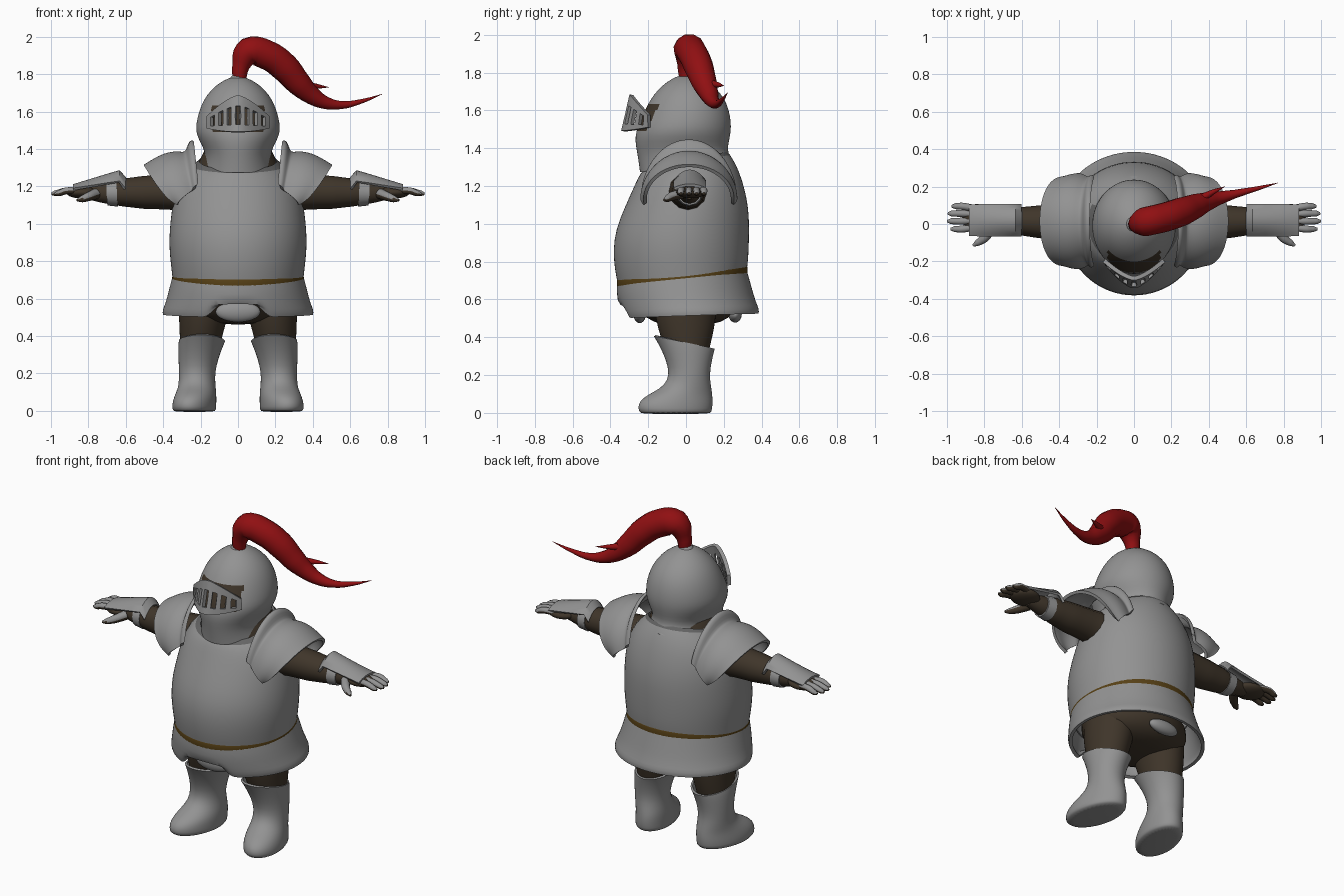
import bpy, bmesh, math
from mathutils import Vector

if "Cube" in bpy.data.objects:
    bpy.data.objects.remove(bpy.data.objects["Cube"])

def material(name, col):
    m = bpy.data.materials.new(name)
    m.diffuse_color = (*col, 1)
    m.use_nodes = True
    m.node_tree.nodes["Principled BSDF"].inputs["Base Color"].default_value = m.diffuse_color
    return m

STEEL = material("steel grey", (0.29, 0.29, 0.29))
DARK = material("dark steel", (0.13, 0.13, 0.13))
BROWN = material("dark brown mail", (0.05, 0.036, 0.023))
BELT = material("belt leather", (0.095, 0.052, 0.008))
RED = material("plume red", (0.28, 0.005, 0.006))

def finish(o, mats, mirror=False, thick=0, subsurf=0, rule=None, angle=50):
    """Apply modifiers, colour faces by rule, shade smooth."""
    bpy.ops.object.select_all(action='DESELECT')
    o.select_set(True)
    bpy.context.view_layer.objects.active = o
    if subsurf:
        o.modifiers.new("smooth", 'SUBSURF').levels = subsurf
    if thick:
        s = o.modifiers.new("thickness", 'SOLIDIFY')
        s.thickness, s.offset = thick, 0
    if mirror:
        o.modifiers.new("mirror", 'MIRROR').use_mirror_merge = False
    bpy.ops.object.convert(target='MESH')
    o = bpy.context.view_layer.objects.active
    o.data.materials.clear()
    for m in mats:
        o.data.materials.append(m)
    for p in o.data.polygons:
        p.material_index = rule(p.center, p.normal) if rule else 0
    bpy.ops.object.shade_smooth_by_angle(angle=math.radians(angle))
    return o

def from_bm(name, bm):
    bmesh.ops.recalc_face_normals(bm, faces=bm.faces)
    me = bpy.data.meshes.new(name)
    bm.to_mesh(me)
    bm.free()
    o = bpy.data.objects.new(name, me)
    bpy.context.collection.objects.link(o)
    return o

def loft(name, rings, mats, n=36, cap=(False, False), zfun=None, subsurf=1, **kw):
    """Stack of ovals: (z, centre x, half width, front y, back y, tilt, shear)."""
    bm = bmesh.new()
    loops = []
    for r in rings:
        z, cx, rx, yf, yb, tilt, shear = (tuple(r) + (0, 0))[:7]
        row = []
        for i in range(n):
            a = 2 * math.pi * i / n
            y = (yf + yb) / 2 + (yb - yf) / 2 * math.sin(a)
            x = cx + rx * math.cos(a) - shear * y
            zz = z + tilt * y
            row.append(bm.verts.new((x, y, zfun(x, y, zz) if zfun else zz)))
        loops.append(row)
    for a, b in zip(loops, loops[1:]):
        for i in range(n):
            bm.faces.new((a[i], a[(i + 1) % n], b[(i + 1) % n], b[i]))
    if cap[0]:
        bm.faces.new(loops[0])
    if cap[1]:
        bm.faces.new(loops[-1])
    return finish(from_bm(name, bm), mats, subsurf=subsurf, **kw)

def sheet(name, us, vs, f, mats, skip=None, **kw):
    """Curved plate from a function of two parameters."""
    bm = bmesh.new()
    g = [[bm.verts.new(f(u, v)) for v in vs] for u in us]
    for i in range(len(us) - 1):
        for j in range(len(vs) - 1):
            if not (skip and skip(i, j)):
                bm.faces.new((g[i][j], g[i + 1][j], g[i + 1][j + 1], g[i][j + 1]))
    return finish(from_bm(name, bm), mats, **kw)

def tube(name, pts, mats, res=4, **kw):
    """Round tube through (x, y, z, radius) points."""
    cu = bpy.data.curves.new(name, 'CURVE')
    cu.dimensions, cu.bevel_depth, cu.bevel_resolution = '3D', 1, res
    cu.use_fill_caps, cu.resolution_u = True, 5
    sp = cu.splines.new('BEZIER')
    sp.bezier_points.add(len(pts) - 1)
    for b, p in zip(sp.bezier_points, pts):
        b.co, b.radius = p[:3], p[3]
        b.handle_left_type = b.handle_right_type = 'AUTO'
    o = bpy.data.objects.new(name, cu)
    bpy.context.collection.objects.link(o)
    return finish(o, mats, **kw)

def ball(name, loc, size, mats, **kw):
    bm = bmesh.new()
    bmesh.ops.create_uvsphere(bm, u_segments=24, v_segments=14, radius=1)
    for v in bm.verts:
        v.co = Vector((v.co[k] * size[k] + loc[k] for k in range(3)))
    return finish(from_bm(name, bm), mats, **kw)

def lerp(a, b, t):
    return a + (b - a) * t

# Breastplate with darker neck edge
loft("breastplate", [(.72, 0, .345, -.355, .315, .1), (.78, 0, .352, -.37, .322, .07),
     (.87, 0, .362, -.38, .326, .02), (.97, 0, .36, -.365, .328), (1.08, 0, .347, -.32, .325),
     (1.18, 0, .33, -.275, .305), (1.26, 0, .29, -.245, .275, .06), (1.305, 0, .24, -.23, .24, .16),
     (1.33, 0, .205, -.215, .215, .22)], [STEEL, DARK], thick=.015,
     rule=lambda c, n: int(c.z - .19 * c.y > 1.312))
# Belt
loft("belt", [(.68, 0, .346, -.357, .32, .1), (.684, 0, .355, -.366, .328, .1),
     (.744, 0, .353, -.37, .328, .1), (.748, 0, .345, -.36, .32, .1)], [BELT])

# Armour skirt with arched front opening
def arch(x, y, z):
    if y < 0 and z < .54 and abs(x) < .145:
        return z + .095 * math.sqrt(1 - (x / .145) ** 2)
    return z
loft("armour_skirt", [(.71, 0, .343, -.355, .315, .1), (.65, 0, .358, -.357, .335, .06),
     (.57, 0, .378, -.345, .36, .03), (.535, 0, .395, -.335, .378, .03),
     (.515, 0, .392, -.325, .374, .03)], [STEEL], n=72, thick=.02, zfun=arch)

# Mail undersuit: pelvis, neck, thighs
loft("mail_pelvis", [(.46, 0, .12, -.12, .13), (.5, 0, .28, -.22, .24), (.58, 0, .32, -.28, .28),
     (.68, 0, .32, -.3, .28)], [BROWN], cap=(True, True))
loft("mail_neck", [(1.2, 0, .26, -.22, .25), (1.3, 0, .225, -.2, .22, .1), (1.37, 0, .19, -.18, .19, .1),
     (1.46, 0, .15, -.16, .15)], [BROWN], cap=(True, True))
loft("thighs", [(.25, .21, .09, -.08, .1), (.36, .202, .108, -.12, .13), (.45, .192, .122, -.15, .15),
     (.53, .182, .135, -.165, .16), (.62, .17, .14, -.17, .17)], [BROWN], mirror=True)
ball("front_groin_plate", (0, -.245, .53), (.12, .035, .055), [STEEL])
ball("back_groin_plate", (0, .26, .52), (.1, .035, .042), [STEEL])

# Boots
loft("boots", [(0, .225, .104, -.235, .125, 0, .15), (.008, .225, .108, -.243, .13, 0, .15),
     (.04, .225, .108, -.25, .135, 0, .15), (.075, .222, .104, -.225, .135, 0, .14),
     (.105, .22, .098, -.17, .132, 0, .12), (.14, .219, .092, -.11, .127, 0, .06),
     (.2, .22, .09, -.08, .118), (.28, .212, .1, -.1, .13, -.05), (.345, .2, .113, -.14, .142, -.16),
     (.372, .193, .118, -.165, .147, -.22)], [STEEL], cap=(True, False), thick=.012, mirror=True)

# Helmet with dark eye opening
loft("helmet", [(1.3, 0, .186, -.238, .25, .11), (1.335, 0, .175, -.243, .228, .08),
     (1.385, 0, .168, -.253, .212, .02), (1.44, 0, .198, -.264, .222), (1.49, 0, .22, -.258, .232),
     (1.54, 0, .217, -.238, .232), (1.6, 0, .203, -.212, .222), (1.66, 0, .178, -.18, .198),
     (1.71, 0, .142, -.14, .157), (1.75, 0, .095, -.092, .105), (1.775, 0, .045, -.045, .05),
     (1.782, 0, .01, -.01, .01)], [STEEL, BROWN], n=48, cap=(False, True), thick=.012,
     rule=lambda c, n: int(c.y < -.1 and abs(c.x) < .14 and 1.5 < c.z < 1.63))
loft("plume_socket", [(1.755, 0, .06, -.06, .06), (1.775, 0, .042, -.042, .042),
     (1.8, 0, .036, -.036, .036)], [STEEL], n=16, cap=(False, True))

# Visor: curved grille with slots cut out
def visor(s, v):
    k = abs(s)
    y = lerp(lerp(-.335, -.29, v), -.195, k ** 1.5)
    z = lerp(1.49 + .02 * s * s, 1.685 - .11 * k ** 1.4, v)
    return (.16 * s, y, z)
sheet("visor", [(i - 7.5) / 7.5 for i in range(16)], [0, .2, .45, .72, 1], visor, [STEEL],
      skip=lambda i, j: i % 2 == 1 and j in (1, 2), thick=.022)

# Plume with a loose wisp
tube("plume", [(.008, 0, 1.76, .034), (.015, 0, 1.84, .046), (.06, .012, 1.918, .08),
     (.16, .035, 1.9, .08), (.25, .065, 1.835, .078), (.325, .095, 1.75, .067), (.39, .12, 1.69, .051),
     (.46, .14, 1.65, .036), (.55, .163, 1.635, .022), (.66, .19, 1.655, .012), (.77, .22, 1.693, .001)],
     [RED])
tube("plume_wisp", [(.35, .13, 1.74, .025), (.42, .17, 1.735, .014), (.485, .2, 1.73, .001)], [RED], res=2)

# Pauldrons: raised inner rim, bulging plate, leaf-shaped outer edge
PROFILE = [(0, .24, .305), (.05, .25, .312), (.1, .238, .27), (.16, .23, .242), (.3, .242, .25),
           (.5, .25, .246), (.7, .247, .226), (.88, .235, .198), (1, .232, .178)]
def pauldron(p, t):
    u, ry, rz = p
    a = math.radians(t * (75 + 25 * u))
    width = .26 * (.42 + .58 * max(0, math.cos(a * .9)) ** .6)
    return (.24 - .03 * (1 - math.cos(a)) + width * u, .015 + ry * math.sin(a), 1.13 + rz * math.cos(a))
sheet("pauldrons", PROFILE, [i / 12 - 1 for i in range(25)], pauldron, [STEEL],
      subsurf=1, thick=.018, mirror=True)

# Arms, wrist bands and forearm guards
tube("arms", [(.24, .01, 1.165, .11), (.36, .01, 1.17, .095), (.5, .012, 1.168, .088),
     (.61, .015, 1.167, .075), (.7, .018, 1.165, .058), (.8, .02, 1.165, .036)], [BROWN], mirror=True)
tube("wrist_bands", [(.645, .017, 1.165, .073), (.7, .019, 1.163, .065)], [STEEL], mirror=True)
def guard(x, s):
    top = 1.245 + .035 * (x - .605) / .03 if x < .635 else lerp(1.28, 1.205, (x - .635) / .245)
    return (x, .02 + .082 * s, top - lerp(.06, .02, (x - .6) / .28) * s * s)
sheet("forearm_guards", [.605, .635, .7, .78, .85, .88], [i / 5 - 1 for i in range(11)], guard,
      [STEEL], thick=.014, mirror=True)

# Hands: mail palms, fingers plated on top
ball("hands", (.83, .028, 1.168), (.09, .08, .033), [BROWN], mirror=True)
plated = lambda c, n: int(n.z > .15)
for i, (y, tip) in enumerate([(.095, .975), (.056, .995), (.015, .998), (-.027, .98)]):
    tube("finger_%d" % (i + 1), [(.85, lerp(y, .03, .2), 1.175, .019), (.92, y, 1.176, .019),
         (tip - .02, y, 1.163, .016), (tip, y, 1.16, .007)], [BROWN, STEEL], res=3, mirror=True, rule=plated)
tube("thumb", [(.76, -.02, 1.16, .028), (.8, -.075, 1.145, .024), (.835, -.1, 1.132, .018),
     (.86, -.115, 1.126, .007)], [BROWN, STEEL], res=3, mirror=True, rule=plated)
